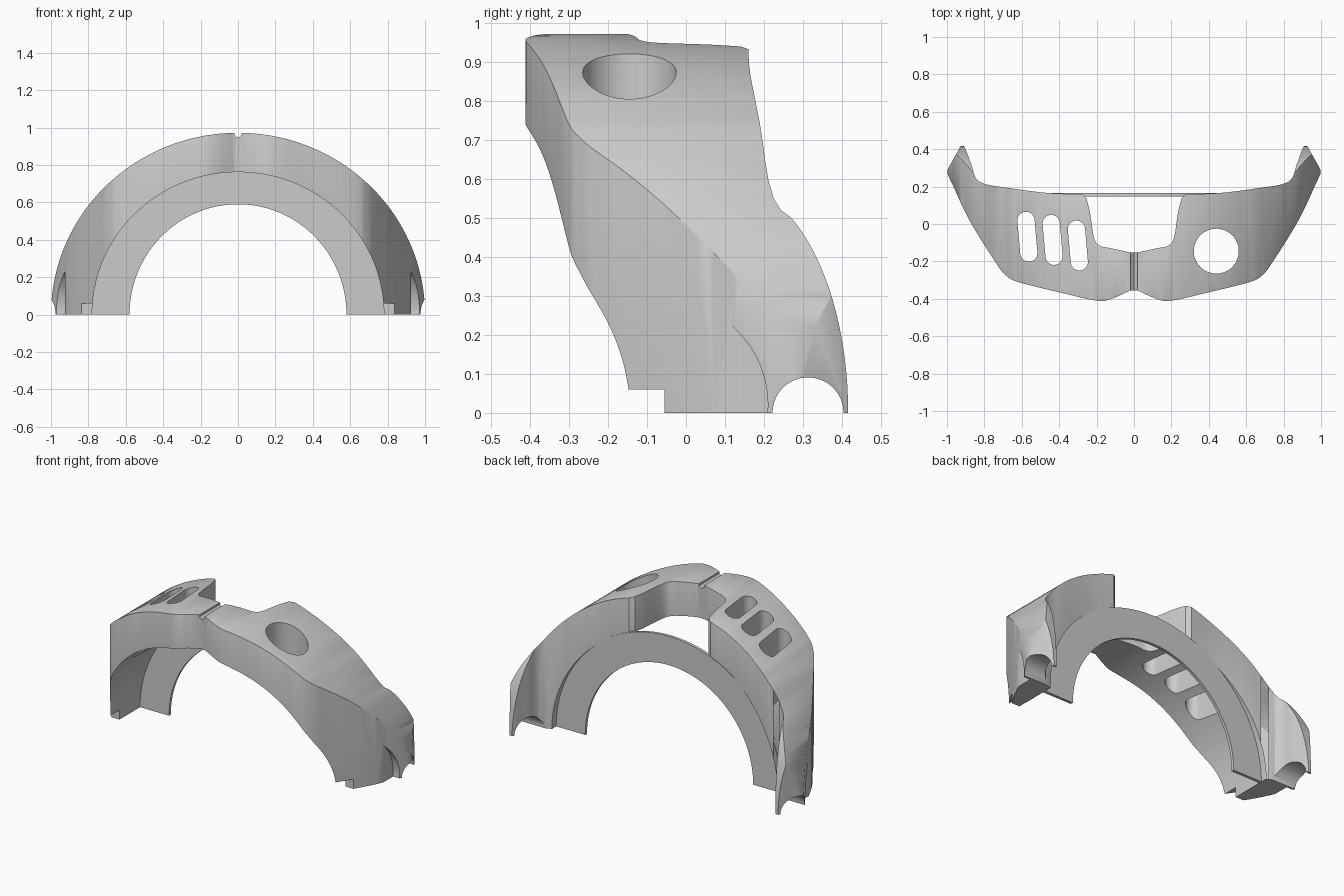
import bpy, bmesh, math
from mathutils import Matrix

if "Cube" in bpy.data.objects:
    bpy.data.objects.remove(bpy.data.objects["Cube"])

GREY = (0.6, 0.6, 0.6, 1)
grey = bpy.data.materials.new("plain grey")
grey.use_nodes = True
grey.diffuse_color = GREY
grey.node_tree.nodes["Principled BSDF"].inputs["Base Color"].default_value = GREY

# Maps from (u, v, depth) to world axes
PLANES = {
    "top": lambda u, v, d: (u, v, d),
    "front": lambda u, v, d: (u, d, v),
    "side": lambda u, v, d: (d, u, v),
}


def prism(name, outline, plane, low, high, helper=True):
    """Closed solid between two depths of an outline."""
    bm = bmesh.new()
    place = PLANES[plane]
    near = [bm.verts.new(place(u, v, low)) for u, v in outline]
    far = [bm.verts.new(place(u, v, high)) for u, v in outline]
    bm.faces.new(near)
    bm.faces.new(far[::-1])
    for i in range(len(near)):
        bm.faces.new((near[i], near[i - 1], far[i - 1], far[i]))
    bmesh.ops.recalc_face_normals(bm, faces=bm.faces)
    mesh = bpy.data.meshes.new(name)
    bm.to_mesh(mesh)
    bm.free()
    mesh.materials.append(grey)
    ob = bpy.data.objects.new(name, mesh)
    bpy.context.collection.objects.link(ob)
    ob.hide_render = helper
    return ob


def combine(ob, cutter, operation="DIFFERENCE"):
    """Apply a boolean, keeping the former shape if nothing would be left."""
    former = ob.data.copy()
    mod = ob.modifiers.new("cut", "BOOLEAN")
    mod.operation, mod.object, mod.solver = operation, cutter, "EXACT"
    bpy.context.view_layer.objects.active = ob
    bpy.context.view_layer.update()
    bpy.ops.object.modifier_apply(modifier=mod.name)
    if not ob.data.polygons:
        ob.data = former
    bpy.data.objects.remove(cutter)


def arc(cx, cy, a, b, start, end, n):
    return [(cx + a * math.cos(math.radians(start + (end - start) * i / n)),
             cy + b * math.sin(math.radians(start + (end - start) * i / n))) for i in range(n + 1)]


def circle(cx, cy, r, n=64):
    return arc(cx, cy, r, r, 0, 360, n)[:-1]


def half_ring(a, b, floor, n=96):
    """Half disc outline continued straight down to a floor."""
    return arc(0, 0, a, b, 0, 180, n) + [(-a, floor), (a, floor)]


def smooth(points, steps=4):
    """Catmull-Rom curve through a few points."""
    pts = [points[0]] + points + [points[-1]]
    out = []
    for p, q, r, s in zip(pts, pts[1:], pts[2:], pts[3:]):
        for i in range(steps):
            t = i / steps
            out.append(tuple(0.5 * (2 * q[k] + (r[k] - p[k]) * t
                                    + (2 * p[k] - 5 * q[k] + 4 * r[k] - s[k]) * t * t
                                    + (3 * q[k] - p[k] - 3 * r[k] + s[k]) * t ** 3) for k in (0, 1)))
    return out + [points[-1]]


# Shell footprint, left half: front face, side, wing tip, rear, centre notch
front = smooth([(0.02, -0.355), (0.12, -0.40), (0.2, -0.41), (0.4, -0.365), (0.62, -0.31),
                (0.69, -0.27), (0.75, -0.19), (0.88, 0.02), (0.97, 0.21), (1.003, 0.28)])
rear = smooth([(0.925, 0.42), (0.905, 0.41), (0.87, 0.32), (0.825, 0.225), (0.65, 0.19),
               (0.45, 0.165), (0.28, 0.16)])
notch = smooth([(0.255, 0.14), (0.235, 0.06), (0.215, -0.07), (0.185, -0.115), (0.12, -0.13),
                (0.02, -0.152)])
half = front + rear + notch
outline = half + [(-x, y) for x, y in reversed(half)]

shell = prism("arched_shell", outline, "top", -0.3, 1.3, helper=False)
combine(shell, prism("outer_arch", half_ring(1.0, 0.972, -0.2), "front", -1, 1), "INTERSECT")

# Inner opening, flat base and swept back edge of the wings
combine(shell, prism("inner_arch", half_ring(0.78, 0.762, -0.5), "front", -1, 1))
sweep = [(-0.8, 0)] + arc(0.113, 0, 0.303, 0.585, 0, 66, 20) + [(0.3, 0.62), (0.3, 1.2), (-0.8, 1.2)]
combine(shell, prism("side_profile", sweep, "side", -1.5, 1.5), "INTERSECT")

# Groove across the centre joint
combine(shell, prism("joint_groove", [(-0.018, 1.1), (-0.018, 0.96), (0, 0.945), (0.018, 0.96), (0.018, 1.1)],
                     "front", -0.6, 0))

# Foot steps, wing scallops and side recesses on both ends
for side in (1, -1):
    step = [(-0.6, -0.1), (-0.055, -0.1), (-0.055, 0.06), (-0.6, 0.06)]
    combine(shell, prism("foot_step", step, "side", side * 0.5, side * 1.2))
    combine(shell, prism("wing_scallop", circle(0.313, 0, 0.091), "side", side * 0.8, side * 1.3))
    combine(shell, prism("side_recess", circle(-0.06, 0.02, 0.27, 96), "side", side * 0.925, side * 1.3))

# Round port on the left, three slots on the right
combine(shell, prism("round_port", circle(0.44, -0.145, 0.12), "top", 0.3, 1.2))
for x, y in ((-0.57, -0.068), (-0.435, -0.085), (-0.3, -0.115)):
    slot = arc(0, 0.088, 0.046, 0.046, 0, 180, 16) + arc(0, -0.088, 0.046, 0.046, 180, 360, 16)
    cutter = prism("vent_slot", slot, "top", 0.2, 1.2)
    cutter.data.transform(Matrix.Translation((x, y, 0)) @ Matrix.Rotation(math.radians(5), 4, "Z"))
    combine(shell, cutter)


def on_rim(edge):
    """Sharp edge between the outer arch and an upright wall, away from the ports."""
    if len(edge.link_faces) != 2 or edge.calc_face_angle(0) < math.radians(38):
        return False
    outer = all(abs(math.hypot(v.co.x, v.co.z / 0.972) - 1) < 0.004 for v in edge.verts)
    mid = (edge.verts[0].co + edge.verts[1].co) / 2
    port = math.hypot(mid.x - 0.44, mid.y + 0.145) < 0.13
    slots = -0.66 < mid.x < -0.24 and -0.265 < mid.y < 0.08
    return outer and mid.z > 0.3 and abs(mid.x) > 0.04 and not port and not slots


# Rounded outer rims
bm = bmesh.new()
bm.from_mesh(shell.data)
bmesh.ops.remove_doubles(bm, verts=bm.verts, dist=0.002)
bmesh.ops.bevel(bm, geom=[e for e in bm.edges if on_rim(e)], offset=0.018, segments=3,
                profile=0.5, affect="EDGES", clamp_overlap=True)
bm.to_mesh(shell.data)
bm.free()

# Flat half-ring plate at the back
ring = arc(0, 0, 0.785, 0.77, 0, 180, 96) + arc(0, 0, 0.58, 0.59, 180, 0, 96)
plate = prism("back_plate", ring, "front", 0.148, 0.166, helper=False)

for ob in (shell, plate):
    bpy.ops.object.select_all(action="DESELECT")
    ob.select_set(True)
    bpy.context.view_layer.objects.active = ob
    bpy.ops.object.shade_smooth_by_angle(angle=math.radians(32))
